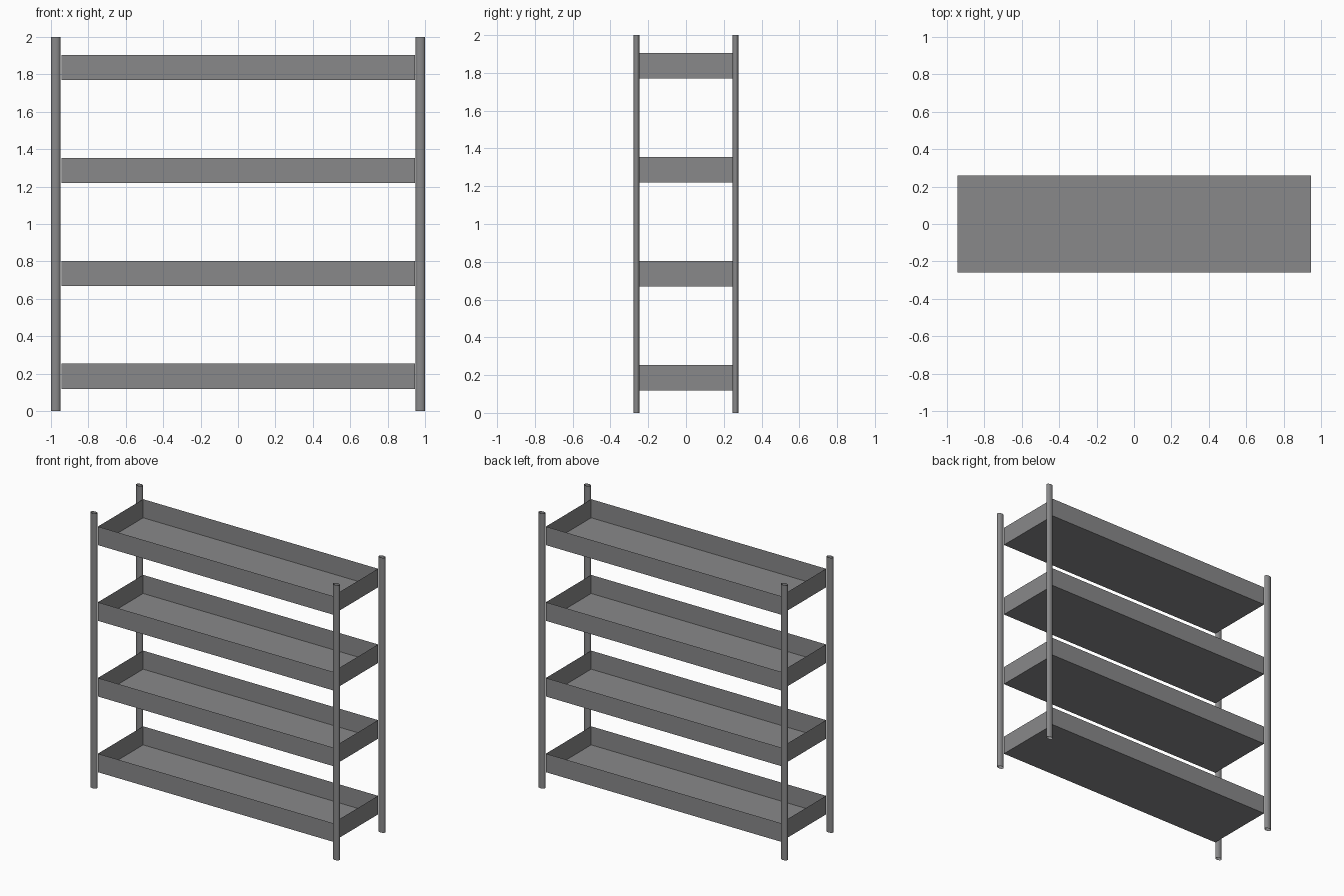
import bpy, bmesh
from mathutils import Matrix

if "Cube" in bpy.data.objects:
    bpy.data.objects.remove(bpy.data.objects["Cube"])

grey = bpy.data.materials.new("grey metal")
grey.diffuse_color = (0.25, 0.25, 0.255, 1)
grey.use_nodes = True
grey.node_tree.nodes["Principled BSDF"].inputs["Base Color"].default_value = grey.diffuse_color


def finish(name, bm, location):
    mesh = bpy.data.meshes.new(name)
    bm.to_mesh(mesh)
    bm.free()
    mesh.materials.append(grey)
    obj = bpy.data.objects.new(name, mesh)
    obj.location = location
    bpy.context.collection.objects.link(obj)
    return obj


# Upright posts: open oval tubes
def post(name, x, y):
    bm = bmesh.new()
    bmesh.ops.create_cone(bm, cap_ends=False, segments=24, radius1=1, radius2=1, depth=2,
                          matrix=Matrix.Diagonal((0.025, 0.0165, 1, 1)))
    for f in bm.faces:
        f.smooth = True
    finish(name, bm, (x, y, 1))


# Shelf trays: thin sheet boxes open at the top
def tray(name, bottom, width=1.89, depth=0.52, height=0.135):
    bm = bmesh.new()
    bmesh.ops.create_cube(bm, size=1, matrix=Matrix.Diagonal((width, depth, height, 1)))
    bm.normal_update()
    top = [f for f in bm.faces if f.normal.z > 0.5]
    bmesh.ops.delete(bm, geom=top, context='FACES_ONLY')
    finish(name, bm, (0, 0, bottom + height / 2))


for side, x in (("left", -0.975), ("right", 0.975)):
    for end, y in (("front", -0.262), ("back", 0.262)):
        post(f"{end}_{side}_post", x, y)

for i in range(4):
    tray(f"shelf_tray_{i + 1}", 0.118 + 0.5505 * i)
